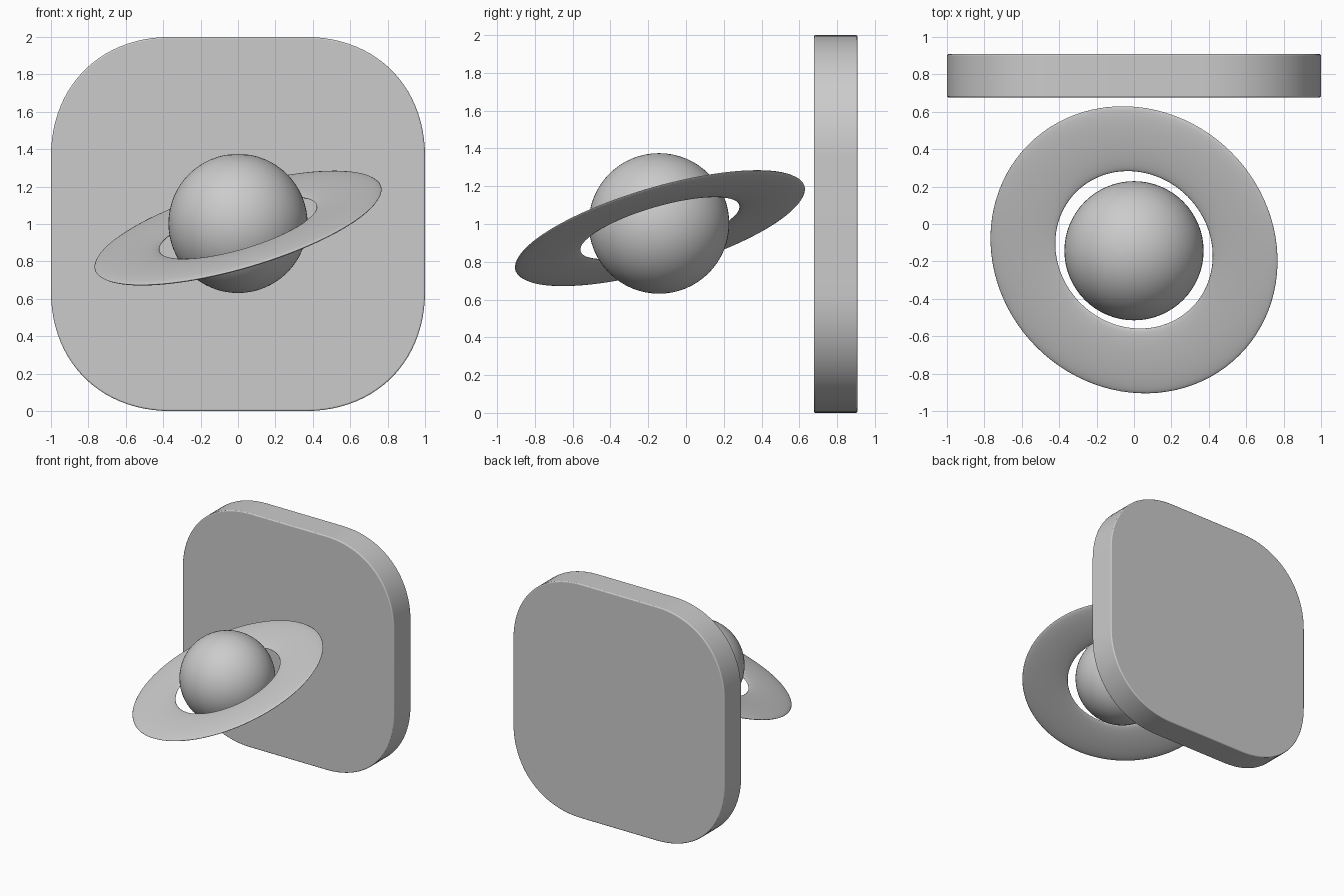
import bpy, bmesh
from mathutils import Vector
from mathutils.geometry import interpolate_bezier

if "Cube" in bpy.data.objects:
    bpy.data.objects.remove(bpy.data.objects["Cube"])


def smooth(obj):
    bpy.ops.object.select_all(action='DESELECT')
    obj.select_set(True)
    bpy.context.view_layer.objects.active = obj
    bpy.ops.object.shade_smooth_by_angle(angle=0.6)


# Backing plate: square with softly eased corners, extruded along y
CORNER, HANDLE = 0.64, 0.59
Y0, Y1 = 0.677, 0.908
s, h = 1 - CORNER, 1 - CORNER * (1 - HANDLE)
arc = interpolate_bezier(Vector((1, s, 0)), Vector((1, h, 0)),
                         Vector((h, 1, 0)), Vector((s, 1, 0)), 24)
outline = []
for quarter in range(4):
    for p in arc:
        x, z = p.x, p.y
        for _ in range(quarter):
            x, z = -z, x
        outline.append((x, z))

bm = bmesh.new()
face = bm.faces.new([bm.verts.new((x, Y0, z + 1)) for x, z in outline])
side = bmesh.ops.extrude_face_region(bm, geom=[face])
bmesh.ops.translate(bm, vec=(0, Y1 - Y0, 0),
                    verts=[v for v in side['geom'] if isinstance(v, bmesh.types.BMVert)])
bmesh.ops.recalc_face_normals(bm, faces=bm.faces)
mesh = bpy.data.meshes.new("backing_plate")
bm.to_mesh(mesh)
bm.free()
plate = bpy.data.objects.new("backing_plate", mesh)
bpy.context.collection.objects.link(plate)
bevel = plate.modifiers.new("soft_edge", 'BEVEL')
bevel.width = 0.008
bevel.segments = 3
bevel.limit_method = 'ANGLE'
bevel.angle_limit = 1.0
smooth(plate)

# Planet ball
bpy.ops.mesh.primitive_uv_sphere_add(segments=64, ring_count=32, radius=0.372,
                                     location=(0, -0.143, 1.003))
planet = bpy.context.object
planet.name = "planet"
smooth(planet)

# Tilted ring: torus flattened to a thin lens section
bpy.ops.mesh.primitive_torus_add(major_segments=96, minor_segments=24,
                                 major_radius=0.617, minor_radius=0.18,
                                 location=(0, -0.138, 0.978))
ring = bpy.context.object
ring.name = "planet_ring"
ring.scale = (1, 1, 0.12)
ring.rotation_mode = 'QUATERNION'
ring.rotation_quaternion = Vector((0, 0, 1)).rotation_difference(Vector((-0.27, -0.27, 0.925)))
smooth(ring)
